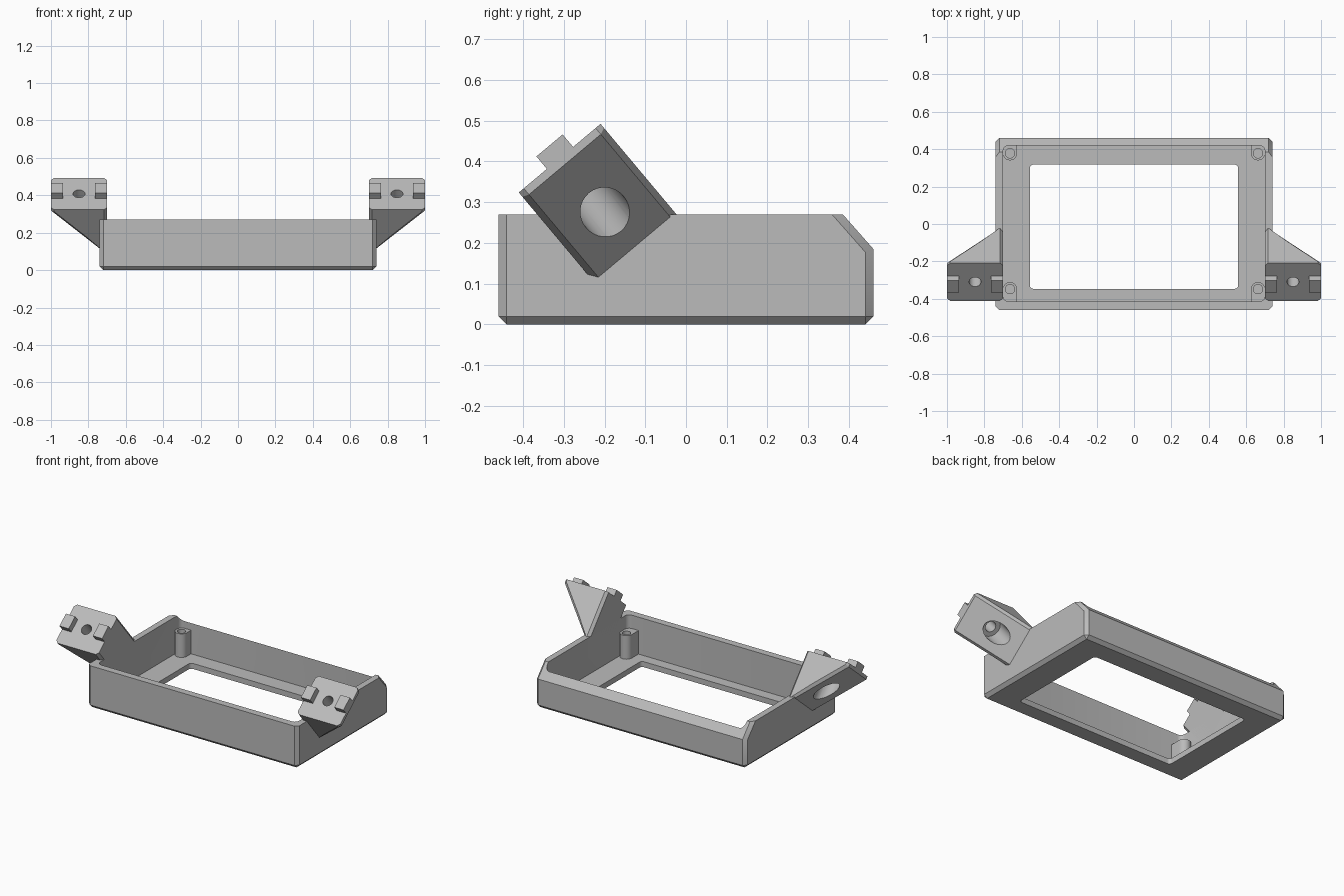
import bpy, bmesh, math
from mathutils import Matrix, Vector

cube = bpy.data.objects.get("Cube")
if cube:
    bpy.data.objects.remove(cube)

grey = bpy.data.materials.new("light_grey")
grey.use_nodes = True
COLOR = (0.5, 0.5, 0.5, 1)
grey.diffuse_color = COLOR
grey.node_tree.nodes["Principled BSDF"].inputs["Base Color"].default_value = COLOR


def prism(name, points, axis, lo, hi, bevel=0, segments=1, pick=None):
    """Extrude a closed profile along one axis, bevelling the edges picked by a rule."""
    def place(p, t):
        co = list(p)
        co.insert(axis, t)
        return co
    bm = bmesh.new()
    face = bm.faces.new([bm.verts.new(place(p, lo)) for p in points])
    out = bmesh.ops.extrude_face_region(bm, geom=[face])
    for v in out["geom"]:
        if isinstance(v, bmesh.types.BMVert):
            v.co[axis] = hi
    bmesh.ops.recalc_face_normals(bm, faces=bm.faces)
    if bevel:
        edges = [e for e in bm.edges if pick(e.verts[0].co, e.verts[1].co)]
        bmesh.ops.bevel(bm, geom=edges, offset=bevel, segments=segments,
                        profile=0.5, affect='EDGES')
    mesh = bpy.data.meshes.new(name)
    bm.to_mesh(mesh)
    bm.free()
    mesh.materials.append(grey)
    ob = bpy.data.objects.new(name, mesh)
    bpy.context.collection.objects.link(ob)
    return ob


def rect(x0, x1, y0, y1):
    return [(x0, y0), (x1, y0), (x1, y1), (x0, y1)]


def circle(cx, cy, r, n=32):
    return [(cx + r * math.cos(2 * math.pi * i / n), cy + r * math.sin(2 * math.pi * i / n))
            for i in range(n)]


def upright(a, b):
    return abs(a.z - b.z) > 0.05 and abs(a.x - b.x) + abs(a.y - b.y) < 0.01


def combine(ob, other, operation):
    """Apply a boolean and remove the helper."""
    mod = ob.modifiers.new("join", 'BOOLEAN')
    mod.object, mod.operation, mod.solver = other, operation, 'EXACT'
    bpy.context.view_layer.objects.active = ob
    bpy.ops.object.modifier_apply(modifier=mod.name)
    bpy.data.objects.remove(other)


def finish(ob, mirror=False):
    if mirror:
        ob.modifiers.new("mirror", 'MIRROR')
    bpy.ops.object.select_all(action='DESELECT')
    ob.select_set(True)
    bpy.context.view_layer.objects.active = ob
    bpy.ops.object.shade_smooth_by_angle(angle=math.radians(30))


# Open tray with a sloped back rim and chamfered outer edges
side = [(-.46, 0), (.46, 0), (.46, .185), (.385, .27), (-.46, .27)]
tray = prism("tray_frame", side, 0, -.74, .74, .02, 1,
             lambda a, b: max(a.z, b.z) < .01 or (abs(a.x - b.x) < .01 and abs(a.z - b.z) > .05))
cavity = prism("cavity_cutter", rect(-.70, .70, -.415, .42), 2, .035, .5, .03, 5, upright)
combine(tray, cavity, 'DIFFERENCE')
window = prism("window_cutter", rect(-.557, .557, -.347, .318), 2, -.1, .1, .02, 4, upright)
combine(tray, window, 'DIFFERENCE')
finish(tray)

# Screw posts in the four corners, rounded towards the window
for name, cy, wall in (("back_post", .378, .43), ("front_post", -.348, -.425)):
    s = 1 if wall > 0 else -1
    arc = [(.663 + .038 * math.cos(a), cy - s * .038 * math.sin(a))
           for a in (math.pi * i / 12 for i in range(13))]
    post = prism(name, arc + [(.625, wall), (.701, wall)], 2, .03, .185)
    hole = prism("post_hole_cutter", circle(.663, cy, .025, 24), 2, .07, .3)
    combine(post, hole, 'DIFFERENCE')
    finish(post, mirror=True)

# Tilted wedge arms: local z is the front normal, local y runs up the front face
wedge = [(.70, 0), (1, 0), (1, -.02), (.73, -.295), (.70, -.295)]
arm = prism("mount_arm", [(x, z) for x, z in wedge], 1, -.131, .131, .016, 1,
            lambda a, b: abs(a.y - b.y) < .01 and abs(a.z - b.z) > .01)

# Rail blocks across the arm front, leaving a gap around the screw hole
for x0, x1 in ((.70, .765), (.935, 1)):
    block = prism("rail_block", rect(x0, x1, -.041, .043), 2, -.02, .04)
    combine(arm, block, 'UNION')

# Screw hole and wide counterbore from behind
for r, lo, hi in ((.032, -.4, .1), (.06, -.5, -.09)):
    combine(arm, prism("bore_cutter", circle(.85, 0, r), 2, lo, hi), 'DIFFERENCE')

arm.data.transform(Matrix.Translation(Vector((0, -.31, .408))) @ Matrix.Rotation(math.radians(40), 4, 'X'))
finish(arm, mirror=True)
